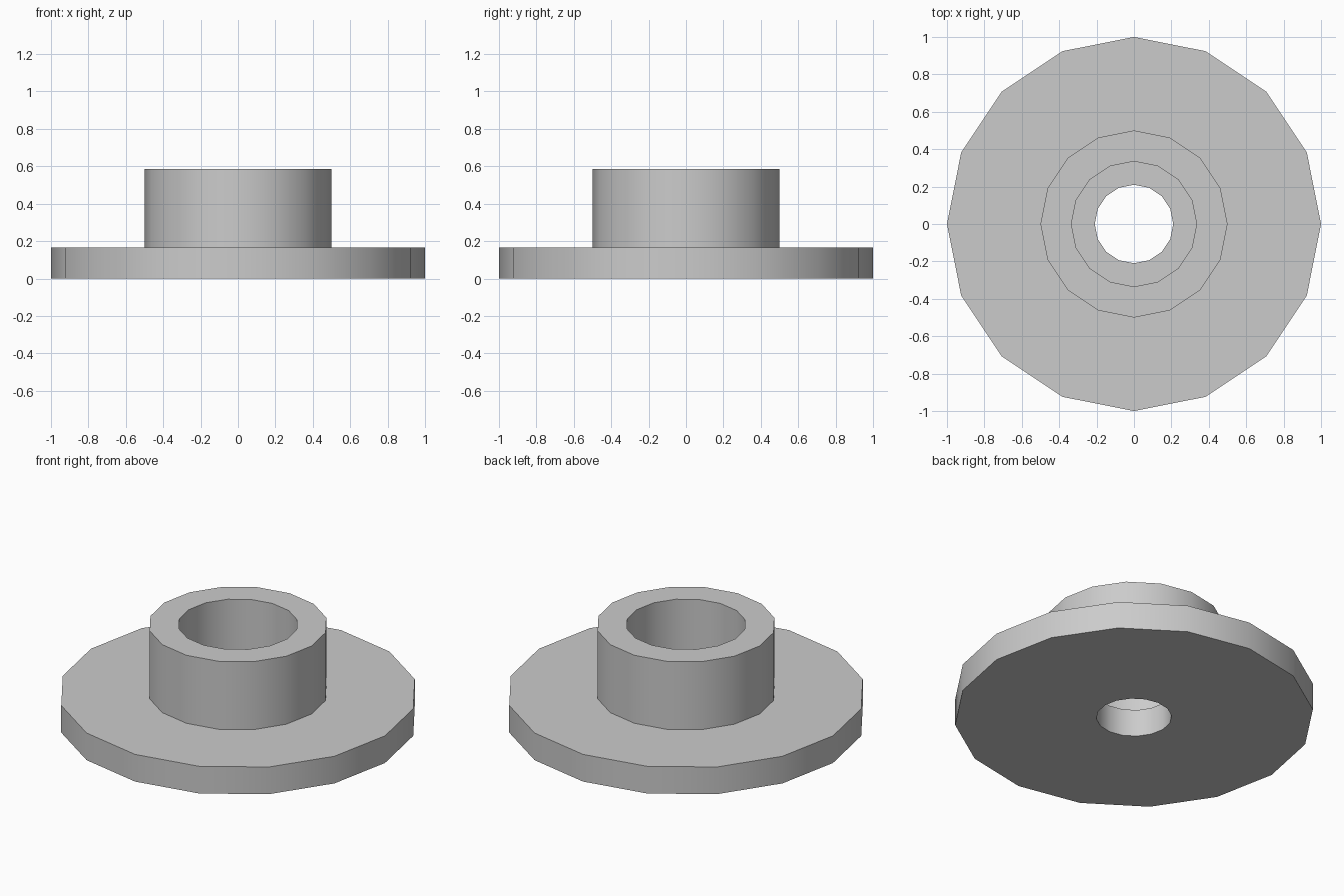
import bpy, bmesh, math

cube = bpy.data.objects.get("Cube")
if cube:
    bpy.data.objects.remove(cube, do_unlink=True)

SIDES = 16
BASE_TOP, HUB_TOP = 0.167, 0.585
RIM, HUB, BORE, HOLE = 1.0, 0.5, 0.335, 0.21

# Plain grey metal
metal = bpy.data.materials.new("grey_metal")
metal.use_nodes = True
colour = (0.6, 0.6, 0.6, 1)
metal.diffuse_color = colour
metal.node_tree.nodes["Principled BSDF"].inputs["Base Color"].default_value = colour

# Cross-section: flange, hub, counterbore and through hole
profile = [(HOLE, 0), (RIM, 0), (RIM, BASE_TOP), (HUB, BASE_TOP),
           (HUB, HUB_TOP), (BORE, HUB_TOP), (BORE, BASE_TOP), (HOLE, BASE_TOP)]

# Revolve the section around the vertical axis
bm = bmesh.new()
verts = [bm.verts.new((r, 0, z)) for r, z in profile]
edges = [bm.edges.new((v, verts[i - 1])) for i, v in enumerate(verts)]
bmesh.ops.spin(bm, geom=verts + edges, cent=(0, 0, 0), axis=(0, 0, 1),
               angle=math.tau, steps=SIDES, use_merge=True)
bmesh.ops.remove_doubles(bm, verts=bm.verts, dist=0.0001)
bmesh.ops.recalc_face_normals(bm, faces=bm.faces)
mesh = bpy.data.meshes.new("flanged_bushing")
bm.to_mesh(mesh)
bm.free()
mesh.materials.append(metal)
bushing = bpy.data.objects.new("flanged_bushing", mesh)
bpy.context.collection.objects.link(bushing)

# Smooth round walls, crisp rims
bpy.ops.object.select_all(action="DESELECT")
bushing.select_set(True)
bpy.context.view_layer.objects.active = bushing
bpy.ops.object.shade_smooth_by_angle(angle=math.radians(30))
